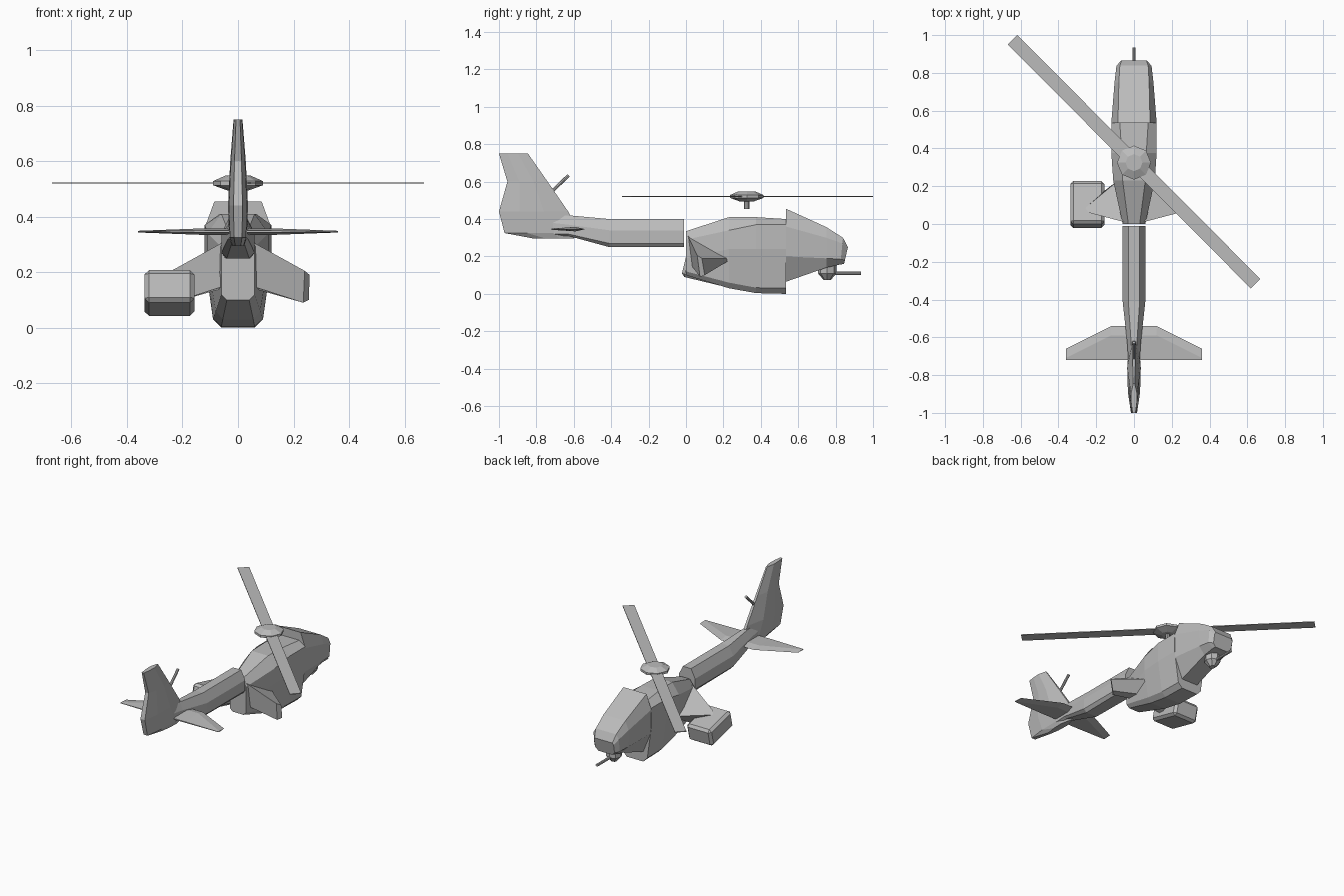
import bpy, bmesh, math
from mathutils import Vector, Matrix

cube = bpy.data.objects.get("Cube")
if cube:
    bpy.data.objects.remove(cube, do_unlink=True)

grey = bpy.data.materials.new("matte_grey")
grey.use_nodes = True
colour = (0.5, 0.5, 0.5, 1)
grey.diffuse_color = colour
grey.node_tree.nodes["Principled BSDF"].inputs["Base Color"].default_value = colour


def finish(name, bm):
    bmesh.ops.recalc_face_normals(bm, faces=bm.faces)
    mesh = bpy.data.meshes.new(name)
    bm.to_mesh(mesh)
    bm.free()
    mesh.materials.append(grey)
    obj = bpy.data.objects.new(name, mesh)
    bpy.context.collection.objects.link(obj)
    return obj


def loft(name, rings):
    """Skin a row of equal point rings and close both ends."""
    bm = bmesh.new()
    rows = [[bm.verts.new(p) for p in ring] for ring in rings]
    n = len(rows[0])
    for a, b in zip(rows, rows[1:]):
        for i in range(n):
            j = (i + 1) % n
            bm.faces.new((a[i], a[j], b[j], b[i]))
    bm.faces.new(rows[0])
    bm.faces.new(rows[-1])
    return finish(name, bm)


def body_ring(y, half, lean=0):
    """Mirror a half outline of (x, z) across x = 0; lean shifts y with height."""
    z0 = half[0][1]
    right = [(x, y + lean * (z - z0), z) for x, z in half]
    return right + [(-x, py, z) for x, py, z in reversed(right)]


def rod(name, start, end, r1, r2=None, sides=8):
    a, b = Vector(start), Vector(end)
    d = b - a
    bm = bmesh.new()
    place = Matrix.Translation((a + b) / 2) @ d.to_track_quat("Z", "Y").to_matrix().to_4x4()
    bmesh.ops.create_cone(bm, cap_ends=True, segments=sides, radius1=r1,
                          radius2=r1 if r2 is None else r2, depth=d.length, matrix=place)
    return finish(name, bm)


def box(name, size, place, bevel=0):
    bm = bmesh.new()
    bmesh.ops.create_cube(bm, size=1, matrix=place @ Matrix.Diagonal((*size, 1)))
    if bevel:
        bmesh.ops.bevel(bm, geom=bm.edges[:], offset=bevel, segments=1, affect="EDGES")
    return finish(name, bm)


# Main hull
loft("hull", [
    body_ring(0.0, [(.04, .10), (.06, .12), (.06, .19), (.06, .29), (.03, .335)]),
    body_ring(.23, [(.055, .03), (.08, .06), (.11, .24), (.11, .34), (.06, .41)]),
    body_ring(.375, [(.06, .004), (.09, .033), (.12, .24), (.12, .37), (.065, .41)]),
    body_ring(.535, [(.06, 0), (.09, .03), (.12, .24), (.12, .37), (.075, .40)]),
])

# Cockpit and nose
loft("cockpit", [
    body_ring(.535, [(.06, .065), (.115, .2), (.12, .36), (.085, .455)]),
    body_ring(.75, [(.06, .14), (.1, .19), (.103, .3), (.08, .357)]),
    body_ring(.825, [(.055, .157), (.092, .185), (.093, .27), (.075, .3)], .1),
    body_ring(.845, [(.05, .16), (.07, .18), (.072, .235), (.065, .25)], .23),
])

# Tail boom
loft("tail_boom", [
    body_ring(-.01, [(.045, .25), (.06, .27), (.06, .34), (.03, .40)]),
    body_ring(-.41, [(.04, .25), (.06, .27), (.06, .34), (.03, .40)]),
    body_ring(-.63, [(.02, .31), (.036, .32), (.036, .37), (.015, .42)]),
    body_ring(-.72, [(.015, .31), (.03, .32), (.03, .38), (.012, .42)]),
])


# Tail fin: (height, leading edge, trailing edge, half thickness)
def fin_ring(z, lead, trail, w):
    front = lead + (trail - lead) * .35
    rear = lead + (trail - lead) * .7
    right = [(w * .25, lead, z), (w, front, z), (w * .9, rear, z), (w * .45, trail, z)]
    return right + [(-x, y, zz) for x, y, zz in reversed(right)]


loft("tail_fin", [fin_ring(*s) for s in [
    (.295, -.60, -.81, .022), (.325, -.57, -.97, .032), (.44, -.63, -1, .036),
    (.60, -.74, -.955, .028), (.75, -.845, -1, .016)]])


# Tailplane spanning both sides
def plane_ring(x, lead, t):
    return [(x, lead, .346), (x, lead - .05, .346 + t), (x, -.72, .346 + t * .3),
            (x, -.72, .346 - t * .3), (x, lead - .05, .346 - t)]


loft("tailplane", [plane_ring(x, lead, t) for x, lead, t in [
    (-.36, -.66, .003), (-.12, -.54, .012), (.12, -.54, .012), (.36, -.66, .003)]])

# Stub wings drooping from the hull sides
for side, s in (("left", 1), ("right", -1)):
    root = [(.05, .01, .31), (.06, .25, .19), (.06, .12, .14), (.05, .03, .15)]
    tip = [(.24, .06, .205), (.258, .085, .19), (.255, .1, .1), (.235, .075, .09)]
    loft("stub_wing_" + side, [[(s * x, y, z) for x, y, z in ring] for ring in (root, tip)])

# Weapon pod, pitched nose down, on one side only
pitch = Matrix.Rotation(math.radians(-13.5), 4, "X")
box("side_pod", (.18, .235, .12), Matrix.Translation((-.247, .103, .125)) @ pitch, .016)

# Rotor mast, hub and blade
rod("rotor_mast", (0, .325, .455), (0, .325, .51), .014)
loft("rotor_hub", [
    [(r * math.cos(i * math.pi / 4), .325 + r * math.sin(i * math.pi / 4), z) for i in range(8)]
    for r, z in ((.04, .495), (.09, .513), (.09, .528), (.045, .548))])
box("rotor_blade", (1.824, .071, .005),
    Matrix.Translation((0, .33, .521)) @ Matrix.Rotation(math.radians(-45.1), 4, "Z"))

# Chin gun turret and barrel
rod("gun_turret_base", (0, .755, .155), (0, .755, .11), .05, .05)
rod("gun_turret_tip", (0, .755, .11), (0, .755, .075), .05, .02)
rod("gun_barrel", (0, .755, .111), (0, .935, .111), .009)

# Antenna on the fin's leading edge
rod("tail_antenna", (0, -.72, .545), (0, -.628, .633), .009)
